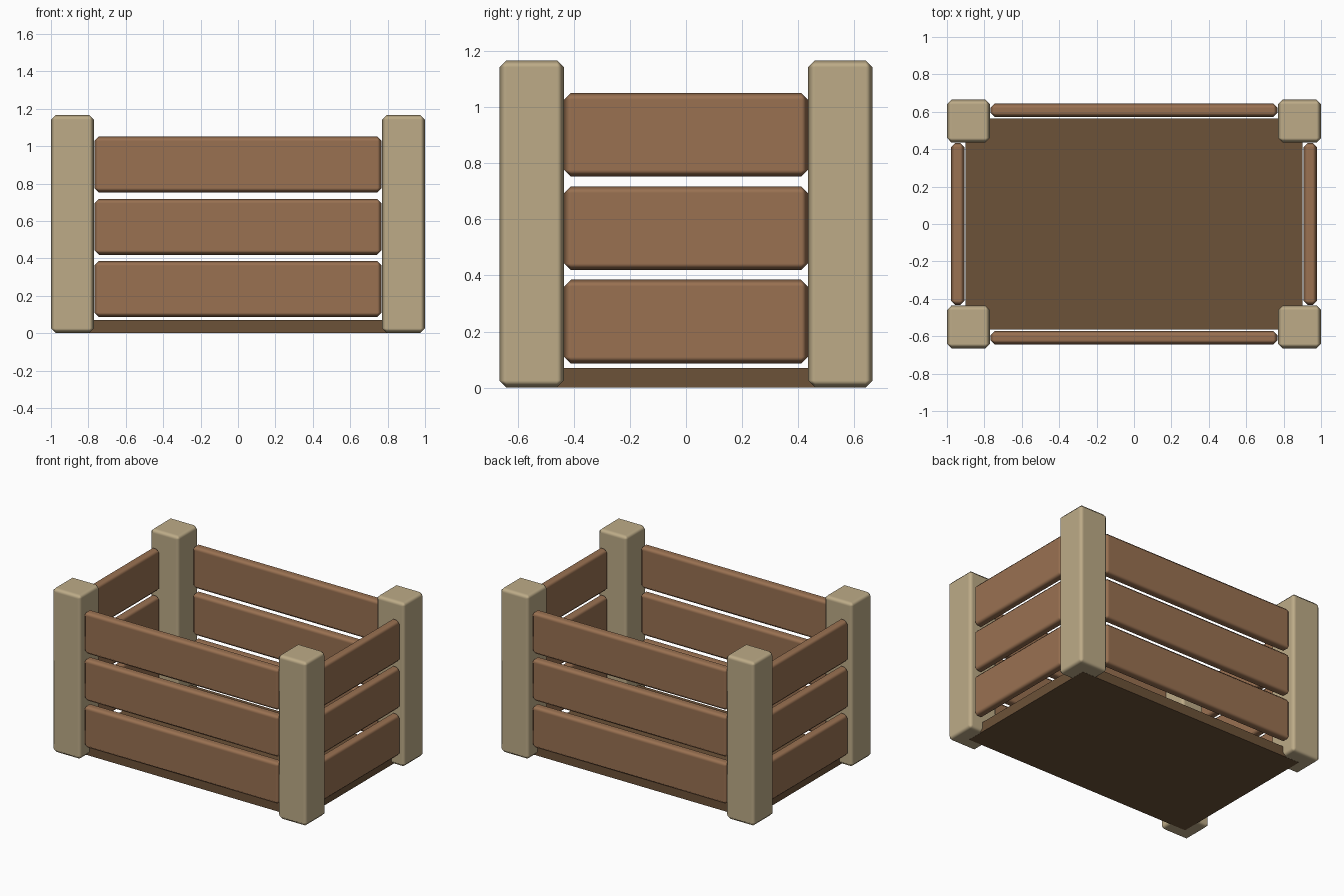
import bpy
import bmesh
from mathutils import Vector

cube = bpy.data.objects.get("Cube")
if cube:
    bpy.data.objects.remove(cube, do_unlink=True)


def material(name, rgb):
    mat = bpy.data.materials.new(name)
    mat.use_nodes = True
    colour = (*rgb, 1)
    mat.diffuse_color = colour
    shader = mat.node_tree.nodes["Principled BSDF"]
    shader.inputs["Base Color"].default_value = colour
    shader.inputs["Roughness"].default_value = 0.8
    return mat


PALE = material("pale wood", (0.51, 0.41, 0.245))
BROWN = material("brown wood", (0.32, 0.165, 0.083))
DARK = material("dark wood", (0.15, 0.084, 0.04))


def box(name, low, high, mat, bevel=0.0):
    """Box between two corners, with optional soft-shaded chamfers."""
    low, high = Vector(low), Vector(high)
    centre, size = (low + high) / 2, high - low
    bm = bmesh.new()
    bmesh.ops.create_cube(bm, size=1)
    bmesh.ops.scale(bm, vec=size, verts=bm.verts)
    mesh = bpy.data.meshes.new(name)
    bm.to_mesh(mesh)
    bm.free()
    mesh.materials.append(mat)
    obj = bpy.data.objects.new(name, mesh)
    obj.location = centre
    bpy.context.collection.objects.link(obj)
    if bevel:
        mesh.shade_smooth()
        mod = obj.modifiers.new("chamfer", "BEVEL")
        mod.width = bevel
        mod.segments = 1
        mod.harden_normals = True
    return obj


# Floor panel
box("floor_panel", (-0.9, -0.565, 0), (0.9, 0.565, 0.07), DARK)

# Corner posts
for x, side in ((-0.885, "right"), (0.885, "left")):
    for y, end in ((-0.55, "front"), (0.55, "back")):
        box(f"{end}_{side}_post", (x - 0.115, y - 0.115, 0.001),
            (x + 0.115, y + 0.115, 1.167), PALE, 0.025)

# Three rows of wall slats, on all four sides
for row in range(3):
    bottom = 0.086 + row * 0.333
    top = bottom + 0.299
    for y, end in ((-0.608, "front"), (0.608, "back")):
        box(f"{end}_slat_{row + 1}", (-0.768, y - 0.036, bottom),
            (0.768, y + 0.036, top), BROWN, 0.024)
    for x, side in ((-0.942, "right"), (0.942, "left")):
        box(f"{side}_slat_{row + 1}", (x - 0.036, -0.434, bottom),
            (x + 0.036, 0.434, top), BROWN, 0.024)
